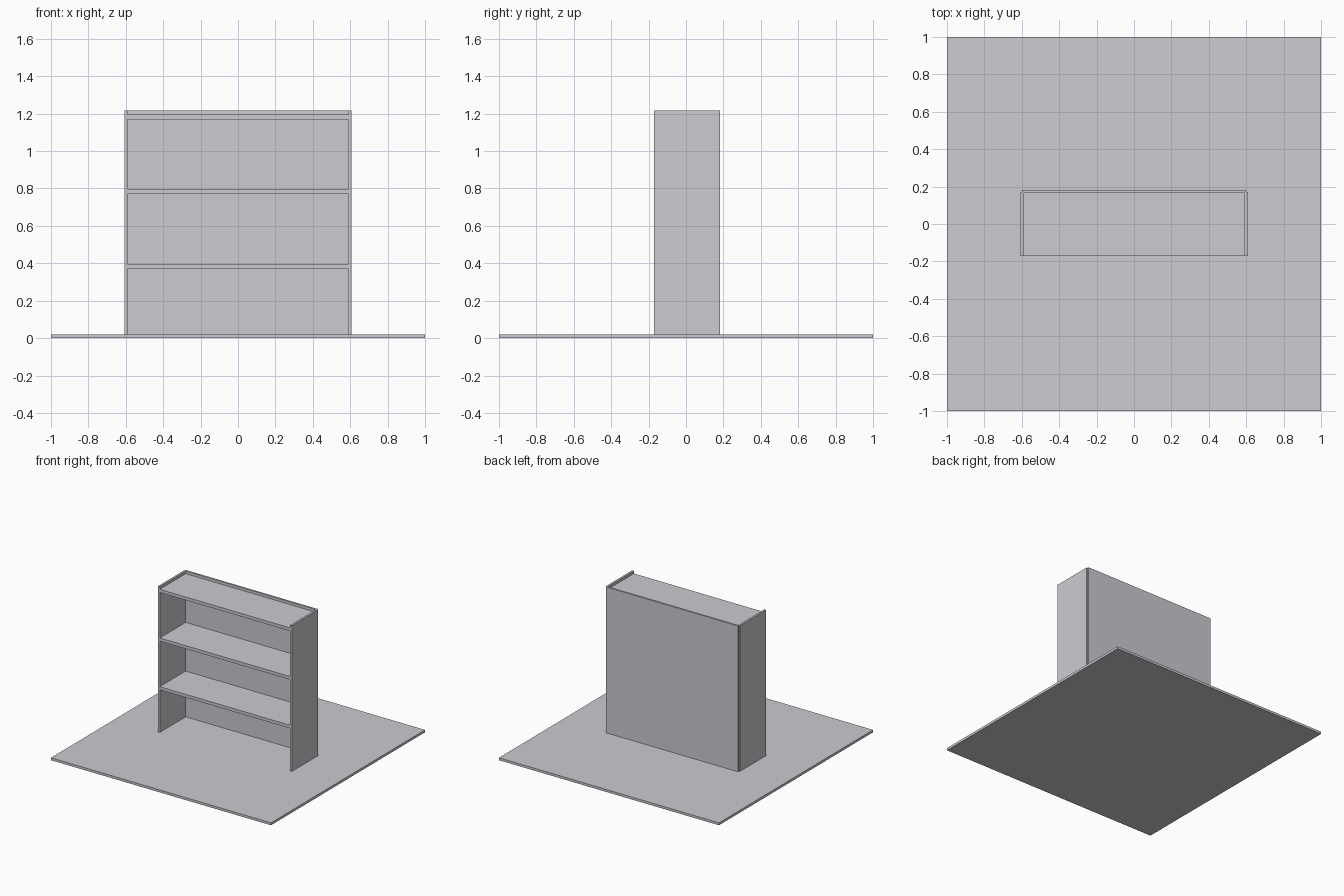
import bpy

cube = bpy.data.objects.get("Cube")
if cube:
    bpy.data.objects.remove(cube, do_unlink=True)

# One plain grey for everything
grey = bpy.data.materials.new("light grey")
grey.use_nodes = True
colour = (0.6, 0.6, 0.64, 1)
grey.diffuse_color = colour
grey.node_tree.nodes["Principled BSDF"].inputs["Base Color"].default_value = colour


def box(name, low, high):
    """Box spanning two opposite corners."""
    centre = [(a + b) / 2 for a, b in zip(low, high)]
    size = [b - a for a, b in zip(low, high)]
    bpy.ops.mesh.primitive_cube_add(size=1, location=centre)
    ob = bpy.context.object
    ob.name = name
    ob.scale = size
    bpy.ops.object.transform_apply(location=False, rotation=False, scale=True)
    ob.data.materials.append(grey)
    return ob


FLOOR = 0.02
TOP = 1.218
INNER, OUTER = 0.592, 0.608
FRONT, BACK = -0.17, 0.17

# Floor slab
box("floor", (-1, -1, 0), (1, 1, FLOOR))

# Side panels
box("left_side", (INNER, FRONT, FLOOR), (OUTER, BACK, TOP))
box("right_side", (-OUTER, FRONT, FLOOR), (-INNER, BACK, TOP))

# Back panel, slightly narrower than the sides and set behind them
box("back_panel", (-0.6, 0.166, FLOOR), (0.6, 0.182, TOP))

# Three evenly spaced shelves
for i, name in enumerate(("lower_shelf", "middle_shelf", "top_shelf")):
    z = 0.37 + 0.4 * i
    box(name, (-INNER, FRONT, z), (INNER, 0.166, z + 0.026))
